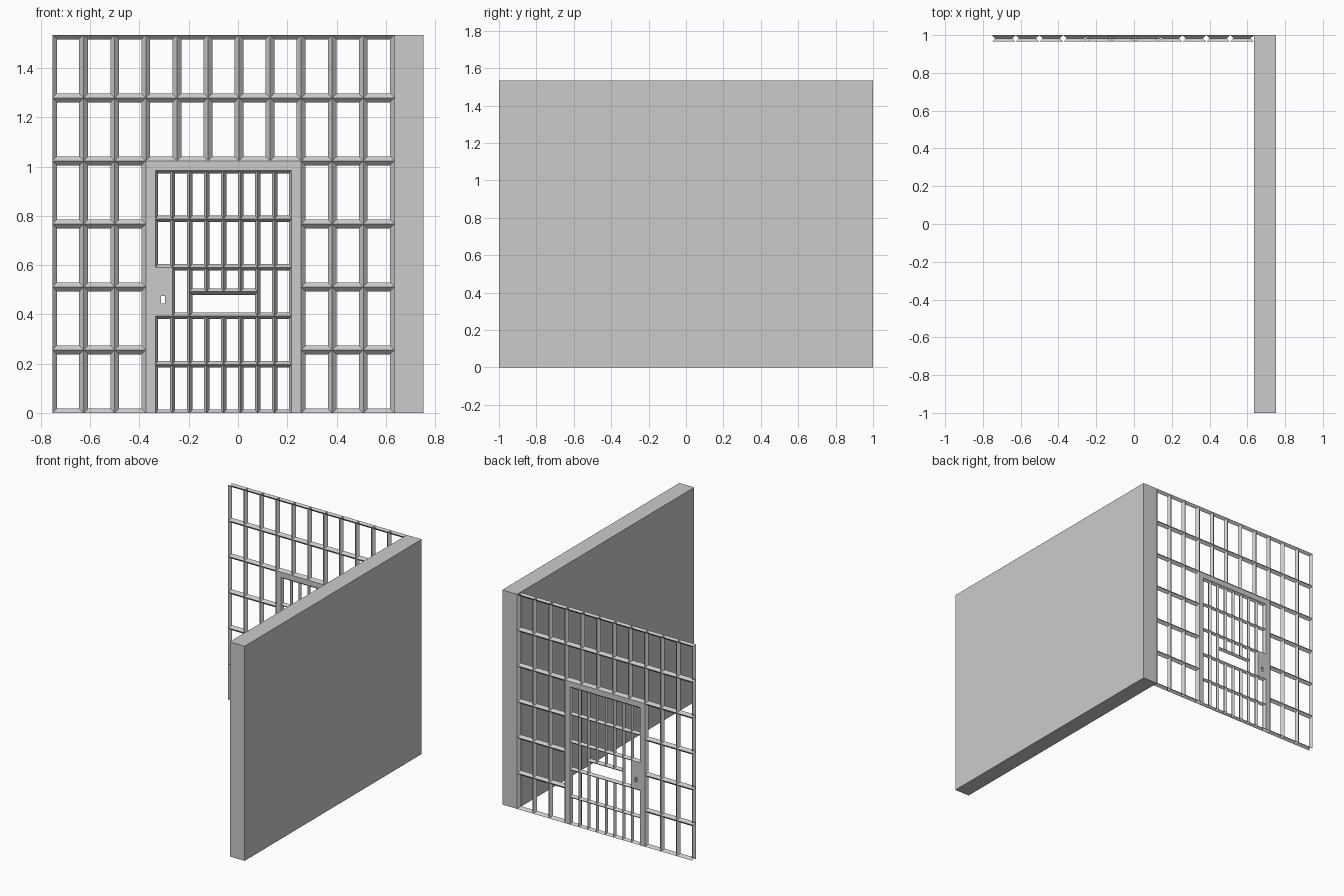
import bpy, bmesh

if "Cube" in bpy.data.objects:
    bpy.data.objects.remove(bpy.data.objects["Cube"])

X0, X1, XW = -0.753, 0.635, 0.753      # bar left edge, wall inner and outer faces
HEIGHT = 1.535
YF, YB = 0.965, 1.0                    # front and back of the bar screen
YM = (YF + YB) / 2


def corners(x0, x1, z0, z1, y):
    return [(x0, y, z0), (x1, y, z0), (x1, y, z1), (x0, y, z1)]


def cell(bm, x0, x1, z0, z1, ix, iz):
    """One opening lined by V-shaped half bars; neighbours form diamond bars."""
    loops = [corners(x0, x1, z0, z1, YF),
             corners(x0 + ix, x1 - ix, z0 + iz, z1 - iz, YM),
             corners(x0, x1, z0, z1, YB)]
    loops = [[bm.verts.new(c) for c in lp] for lp in loops]
    for a, b in zip(loops, loops[1:]):
        for i in range(4):
            j = (i + 1) % 4
            bm.faces.new((a[i], a[j], b[j], b[i]))


def plate(bm, x0, x1, z0, z1):
    """Flat sheet on the front and back of the screen."""
    bm.faces.new([bm.verts.new(c) for c in corners(x0, x1, z0, z1, YF)])
    bm.faces.new([bm.verts.new(c) for c in reversed(corners(x0, x1, z0, z1, YB))])


def finish(bm, name):
    bmesh.ops.remove_doubles(bm, verts=bm.verts, dist=1e-5)
    me = bpy.data.meshes.new(name)
    bm.to_mesh(me)
    bm.free()
    bpy.context.collection.objects.link(bpy.data.objects.new(name, me))


# Solid side wall
bpy.ops.mesh.primitive_cube_add(size=1, location=((X1 + XW) / 2, 0, HEIGHT / 2))
wall = bpy.context.object
wall.name = "side_wall"
wall.scale = (XW - X1, 2, HEIGHT)

# Outer bars: 11 x 6 grid, leaving the doorway free
cw, ch = (X1 - X0) / 11, HEIGHT / 6
bm = bmesh.new()
for i in range(11):
    for k in range(6):
        if not (3 <= i < 8 and k < 4):
            x, z = X0 + i * cw, k * ch
            cell(bm, x, x + cw, z, z + ch, 0.018, 0.018)
finish(bm, "outer_bars")

# Door frame
fx0, fx1, fz = X0 + 3 * cw, X0 + 8 * cw, 4 * ch
dx0, dx1, dz = -0.335, 0.218, 0.985
bm = bmesh.new()
plate(bm, fx0, dx0, 0, dz)
plate(bm, dx1, fx1, 0, dz)
plate(bm, fx0, fx1, dz, fz)
finish(bm, "door_frame")

# Door bars: 8 x 5 grid with lock plate and meal slot in the middle row
dw, dh = (dx1 - dx0) / 8, dz / 5
IX, IZ = 0.011, 0.0135
bm = bmesh.new()
for i in range(8):
    for k in range(5):
        x, z = dx0 + i * dw, k * dh
        if k == 2 and i == 0:
            continue
        if k == 2 and 2 <= i < 6:
            z0 = z + dh / 2
        else:
            z0 = z
        cell(bm, x, x + dw, z0, z + dh, IX, IZ)
cell(bm, dx0 + 2 * dw, dx0 + 6 * dw, 2 * dh, 2.5 * dh, IX, IZ)
finish(bm, "door_bars")

# Lock plate with keyhole
lx1, lz0, lz1 = dx0 + dw, 2 * dh, 3 * dh
kx0, kx1, kz0, kz1 = -0.313, -0.297, 0.444, 0.475
bm = bmesh.new()
plate(bm, dx0, kx0, lz0, lz1)
plate(bm, kx1, lx1, lz0, lz1)
plate(bm, kx0, kx1, lz0, kz0)
plate(bm, kx0, kx1, kz1, lz1)
cell(bm, kx0, kx1, kz0, kz1, 0, 0)
finish(bm, "lock_plate")
